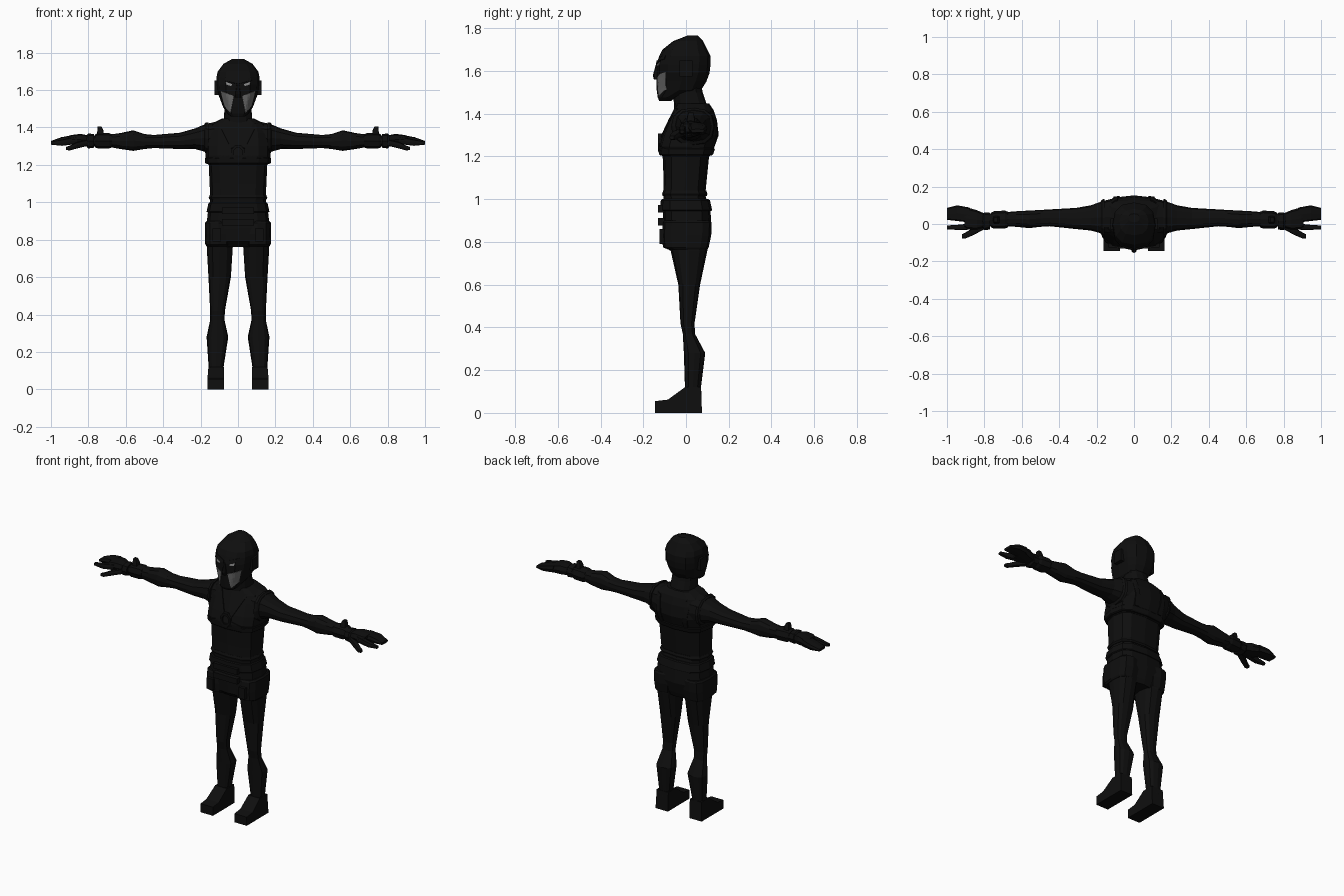
import bpy, bmesh, math
from mathutils import Vector
from mathutils.bvhtree import BVHTree


def material(name, rgb):
    m = bpy.data.materials.new(name)
    m.diffuse_color = (*rgb, 1)
    return m


BLACK = material("suit black", (0.0045, 0.0045, 0.0045))
GREY = material("mask grey", (0.13, 0.13, 0.13))
PALE = material("eye grey", (0.25, 0.25, 0.25))


def finish(name, bm, mat=BLACK, mirror=False):
    bmesh.ops.recalc_face_normals(bm, faces=bm.faces)
    me = bpy.data.meshes.new(name)
    bm.to_mesh(me)
    bm.free()
    me.materials.append(mat)
    ob = bpy.data.objects.new(name, me)
    bpy.context.collection.objects.link(ob)
    if mirror:
        ob.modifiers.new("mirror", 'MIRROR')
    return ob


def loft(name, rings, axis='z', n=12, p=2.5, mirror=False):
    """Rings are (position, lo_u, hi_u, lo_v, hi_v) along z (u=x, v=y) or x (u=y, v=z)."""
    bm = bmesh.new()
    loops = []
    for t, u0, u1, v0, v1 in rings:
        loop = []
        for i in range(n):
            a = 2 * math.pi * i / n
            c, s = math.cos(a), math.sin(a)
            u = (u0 + u1) / 2 + (u1 - u0) / 2 * math.copysign(abs(c) ** (2 / p), c)
            v = (v0 + v1) / 2 + (v1 - v0) / 2 * math.copysign(abs(s) ** (2 / p), s)
            loop.append(bm.verts.new((u, v, t) if axis == 'z' else (t, u, v)))
        loops.append(loop)
    for a, b in zip(loops, loops[1:]):
        for i in range(n):
            j = (i + 1) % n
            bm.faces.new((a[i], a[j], b[j], b[i]))
    bm.faces.new(loops[0])
    bm.faces.new(loops[-1])
    return finish(name, bm, mirror=mirror)


def body(name, rings, **kw):
    """Loft that is symmetric in x: rings are (z, half width, front y, back y)."""
    return loft(name, [(z, -w, w, y0, y1) for z, w, y0, y1 in rings], **kw)


def box(name, x0, x1, y0, y1, z0, z1, mirror=False):
    bm = bmesh.new()
    bmesh.ops.create_cube(bm, size=1)
    for v in bm.verts:
        v.co = ((x0 + x1) / 2 + v.co.x * (x1 - x0), (y0 + y1) / 2 + v.co.y * (y1 - y0),
                (z0 + z1) / 2 + v.co.z * (z1 - z0))
    return finish(name, bm, mirror=mirror)


def plate(name, quad, target, side=-1, mat=BLACK, n=5, lift=0.006):
    """Thin mirrored plate: an x/z quad laid onto the front or back of a target."""
    me = target.data
    tree = BVHTree.FromPolygons([v.co for v in me.vertices], [f.vertices for f in me.polygons])
    a, b, c, d = [Vector(q) for q in quad]
    bm = bmesh.new()
    grid = []
    for i in range(n + 1):
        row = []
        for j in range(n + 1):
            q = a.lerp(b, i / n).lerp(d.lerp(c, i / n), j / n)
            o = Vector((q.x, side, q.y))
            hit = tree.ray_cast(o, Vector((0, -side, 0)))[0] or tree.find_nearest(o * 1)[0]
            row.append(bm.verts.new((hit.x, hit.y + side * lift, hit.z)))
        grid.append(row)
    for i in range(n):
        for j in range(n):
            bm.faces.new((grid[i][j], grid[i + 1][j], grid[i + 1][j + 1], grid[i][j + 1]))
    ob = finish(name, bm, mat, True)
    for f in ob.data.polygons:
        if f.normal.y * side < 0:
            f.flip()
    s = ob.modifiers.new("thickness", 'SOLIDIFY')
    s.thickness, s.offset = 0.007, -1
    return ob


# Head and neck
head = body("head", [
    (1.46, .04, -.125, -.07), (1.475, .058, -.132, -.05), (1.51, .08, -.137, .07),
    (1.55, .095, -.138, .095), (1.59, .11, -.138, .11), (1.63, .115, -.138, .115),
    (1.67, .115, -.125, .115), (1.70, .108, -.11, .10), (1.74, .078, -.06, .08),
    (1.767, .03, .01, .055)])
body("neck", [(1.37, .095, -.07, .115), (1.42, .078, -.055, .105), (1.50, .072, -.06, .078),
              (1.55, .07, -.06, .07)])
box("ear", .10, .125, -.03, .03, 1.575, 1.65, True)
body("nose", [(1.56, .016, -.15, -.11), (1.58, .015, -.155, -.11), (1.635, .007, -.14, -.11)], n=8)

# Mask cheeks and eyes
plate("mask_cheek", [(.092, 1.595), (.022, 1.568), (.040, 1.478), (.074, 1.515)], head, mat=GREY, lift=.004)
plate("eye", [(.066, 1.643), (.032, 1.632), (.036, 1.622), (.060, 1.627)], head, mat=PALE, n=2, lift=.004)
plate("brow", [(.085, 1.672), (.006, 1.648), (.006, 1.634), (.085, 1.656)], head)

# Torso and pelvis
body("abdomen", [(.97, .152, -.105, .105), (1.02, .148, -.106, .09), (1.10, .152, -.105, .098),
                 (1.22, .157, -.11, .11)], p=3)
vest = body("vest", [
    (1.20, .157, -.11, .11), (1.215, .17, -.122, .122), (1.25, .175, -.126, .135),
    (1.30, .175, -.112, .153), (1.37, .17, -.082, .145), (1.415, .15, -.06, .13),
    (1.448, .085, -.045, .108)], p=3)
body("pelvis", [(.76, .085, -.075, .09), (.79, .162, -.105, .10), (.86, .170, -.11, .12),
                (.94, .162, -.108, .115), (1.00, .150, -.106, .105)], p=3)
belt = body("belt", [(.945, .162, -.115, .12), (.95, .168, -.12, .122), (.995, .158, -.118, .112),
                     (1.0, .152, -.112, .105)], p=3)
body("vest_hem", [(1.205, .168, -.12, .122), (1.21, .175, -.126, .127), (1.235, .177, -.13, .135),
                  (1.24, .172, -.125, .13)], p=3)
body("waist_hem", [(1.015, .152, -.109, .097), (1.025, .157, -.112, .10), (1.04, .15, -.107, .095)], p=3)
for i, z in enumerate((.877, .937)):
    box(f"front_strap_{i + 1}", -.085, .085, -.132, -.09, z, z + .035)
box("hip_pouch", .09, .135, -.125, -.08, .79, .86, True)

# Harness straps, chest buckle and back panel edges
plate("chest_strap", [(.105, 1.425), (.075, 1.425), (.015, 1.295), (.038, 1.29)], vest)
plate("chest_lower_strap", [(.025, 1.265), (.15, 1.235), (.15, 1.215), (.02, 1.24)], vest)
plate("back_strap", [(.12, 1.41), (.09, 1.41), (.07, 1.24), (.10, 1.24)], vest, side=1)
bm = bmesh.new()
for i in range(8):
    quad = []
    for j, r in ((i, .038), (i + 1, .038), (i + 1, .024), (i, .024)):
        a = math.pi * (j + .5) / 4
        quad.append(bm.verts.new((r * math.cos(a), -.131, 1.265 + r * 1.2 * math.sin(a))))
    face = bm.faces.new(quad)
    ext = bmesh.ops.extrude_face_region(bm, geom=[face])
    for v in ext["geom"]:
        if isinstance(v, bmesh.types.BMVert):
            v.co.y = -.105
finish("chest_buckle", bm)

# Legs with thigh pads
loft("leg", [
    (.08, .078, .158, -.005, .073), (.12, .077, .157, -.005, .07), (.28, .052, .168, -.01, .09),
    (.37, .072, .149, -.015, .042), (.42, .070, .149, -.026, .04), (.60, .038, .158, -.036, .066),
    (.76, .028, .167, -.072, .10), (.85, .012, .168, -.09, .112)], mirror=True)
loft("thigh_band", [(.765, .04, .168, -.085, .10), (.775, .036, .175, -.108, .106),
                    (.83, .03, .177, -.112, .118), (.89, .03, .176, -.108, .12),
                    (.90, .04, .168, -.10, .115)], p=3, mirror=True)

# Boots: side profile extruded across the foot
bm = bmesh.new()
profile = [(-.145, 0), (-.145, .055), (-.085, .062), (-.005, .12), (.07, .12), (.075, 0)]
base = bm.faces.new([bm.verts.new((.076, y, z)) for y, z in profile])
for g in bmesh.ops.extrude_face_region(bm, geom=[base])["geom"]:
    if isinstance(g, bmesh.types.BMVert):
        g.co.x = .163 if g.co.z < .08 else .158
finish("boot", bm, mirror=True)

# Arms from shoulder to wrist
loft("arm", [
    (.10, -.06, .14, 1.25, 1.435), (.175, -.05, .12, 1.27, 1.418), (.23, -.035, .10, 1.285, 1.395),
    (.31, -.027, .086, 1.285, 1.372), (.45, -.012, .078, 1.29, 1.36), (.50, -.015, .075, 1.285, 1.365),
    (.56, -.022, .072, 1.275, 1.385), (.63, -.015, .068, 1.285, 1.37), (.70, -.012, .062, 1.298, 1.36),
    (.80, -.015, .055, 1.30, 1.355)], axis='x', mirror=True)
loft("armhole_trim", [(.158, -.07, .135, 1.25, 1.428), (.172, -.062, .13, 1.255, 1.428),
                      (.18, -.05, .118, 1.275, 1.418)], axis='x', mirror=True)
loft("wrist_guard", [(.675, -.018, .066, 1.293, 1.364), (.69, -.024, .072, 1.288, 1.37),
                     (.75, -.024, .068, 1.288, 1.37), (.765, -.018, .06, 1.295, 1.362)],
     axis='x', n=8, mirror=True)
loft("glove_cuff", [(.77, -.03, .06, 1.292, 1.365), (.80, -.032, .062, 1.288, 1.368),
                    (.81, -.022, .056, 1.298, 1.358)], axis='x', n=8, mirror=True)
loft("wrist_fin", [(1.35, .715, .755, .0, .045), (1.385, .72, .752, .005, .04),
                   (1.405, .73, .75, .01, .035)], n=8, p=6, mirror=True)

# Hands
loft("palm", [(.79, -.015, .052, 1.303, 1.355), (.84, -.03, .074, 1.303, 1.366),
              (.89, -.03, .088, 1.31, 1.36), (.905, -.02, .09, 1.313, 1.355)],
     axis='x', n=8, p=3.5, mirror=True)
loft("fingers", [(.88, .008, .088, 1.312, 1.36), (.945, .016, .10, 1.31, 1.348),
                 (1.0, .022, .086, 1.312, 1.328)], axis='x', n=8, p=4, mirror=True)
loft("index_finger", [(.86, -.03, .004, 1.312, 1.352), (.94, -.032, -.004, 1.302, 1.336),
                      (1.0, -.028, -.008, 1.308, 1.324)], axis='x', n=8, p=4, mirror=True)
loft("thumb", [(.80, -.028, .015, 1.303, 1.335), (.86, -.06, -.02, 1.288, 1.322),
               (.90, -.077, -.045, 1.277, 1.303), (.92, -.077, -.055, 1.28, 1.296)],
     axis='x', n=8, p=4, mirror=True)
